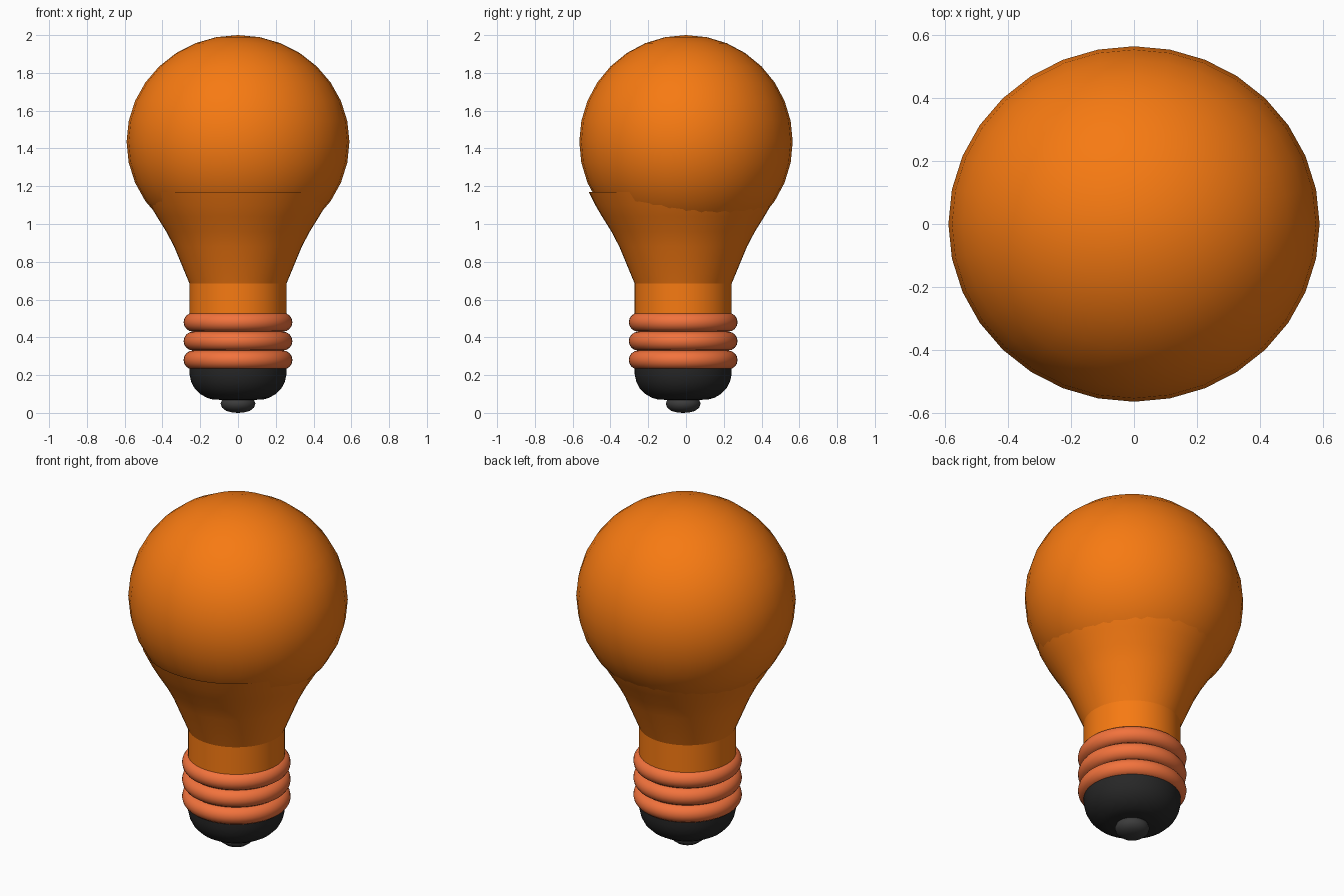
import bpy, bmesh, math

if "Cube" in bpy.data.objects:
    bpy.data.objects.remove(bpy.data.objects["Cube"])

CY = -0.015  # the neck and screw base sit slightly forward of the globe


def material(name, rgb):
    m = bpy.data.materials.new(name)
    m.diffuse_color = (*rgb, 1)
    m.use_nodes = True
    m.node_tree.nodes["Principled BSDF"].inputs["Base Color"].default_value = m.diffuse_color
    return m


amber = material("amber_glass", (0.93, 0.195, 0.006))
copper = material("copper", (0.89, 0.17, 0.046))
black = material("black", (0.02, 0.02, 0.02))
grey = material("dark_grey", (0.045, 0.045, 0.045))


def finish(obj, name, mat, angle=35):
    obj.name = name
    obj.data.materials.append(mat)
    bpy.ops.object.select_all(action='DESELECT')
    obj.select_set(True)
    bpy.context.view_layer.objects.active = obj
    bpy.ops.object.shade_smooth_by_angle(angle=math.radians(angle))


def lathe(name, profile, mat, angle=35, steps=48):
    """Revolve (radius, z) points around the vertical axis."""
    bm = bmesh.new()
    vs = [bm.verts.new((r, 0, z)) for r, z in profile]
    es = [bm.edges.new(p) for p in zip(vs, vs[1:])]
    bmesh.ops.spin(bm, geom=vs + es, cent=(0, 0, 0), axis=(0, 0, 1),
                   angle=math.tau, steps=steps)
    bmesh.ops.remove_doubles(bm, verts=bm.verts, dist=1e-4)
    bmesh.ops.recalc_face_normals(bm, faces=bm.faces)
    me = bpy.data.meshes.new(name)
    bm.to_mesh(me)
    bm.free()
    obj = bpy.data.objects.new(name, me)
    obj.location.y = CY
    bpy.context.collection.objects.link(obj)
    finish(obj, name, mat, angle)


# Globe, a little wider than deep
bpy.ops.mesh.primitive_uv_sphere_add(segments=32, ring_count=16, radius=1,
                                     location=(0, 0, 1.435))
globe = bpy.context.object
globe.scale = (0.59, 0.565, 0.565)
finish(globe, "globe", amber)

# Collar and flaring neck that blends into the globe
lathe("neck", [(0.0, 0.50), (0.257, 0.50), (0.257, 0.685), (0.338, 0.88),
               (0.38, 0.96), (0.43, 1.04), (0.465, 1.10), (0.50, 1.17)],
      amber, 20)

# Screw thread rings around a core
for i in range(3):
    bpy.ops.mesh.primitive_torus_add(location=(0, CY, 0.28 + 0.1 * i),
                                     major_radius=0.238, minor_radius=0.05,
                                     major_segments=48, minor_segments=16)
    finish(bpy.context.object, f"thread_ring_{i + 1}", copper)
lathe("thread_core", [(0, 0.22), (0.235, 0.22), (0.235, 0.52), (0, 0.52)], copper)

# Rounded insulator cap
lathe("base_cap", [(0, 0.24), (0.257, 0.24), (0.257, 0.205), (0.248, 0.165),
                   (0.23, 0.13), (0.20, 0.10), (0.165, 0.08), (0.13, 0.07),
                   (0, 0.068)], black, 40)

# Contact button
lathe("contact_tip", [(0, 0.09), (0.06, 0.085), (0.085, 0.068), (0.092, 0.05),
                      (0.085, 0.028), (0.062, 0.01), (0.03, 0.002), (0, 0)],
      grey, 60)
